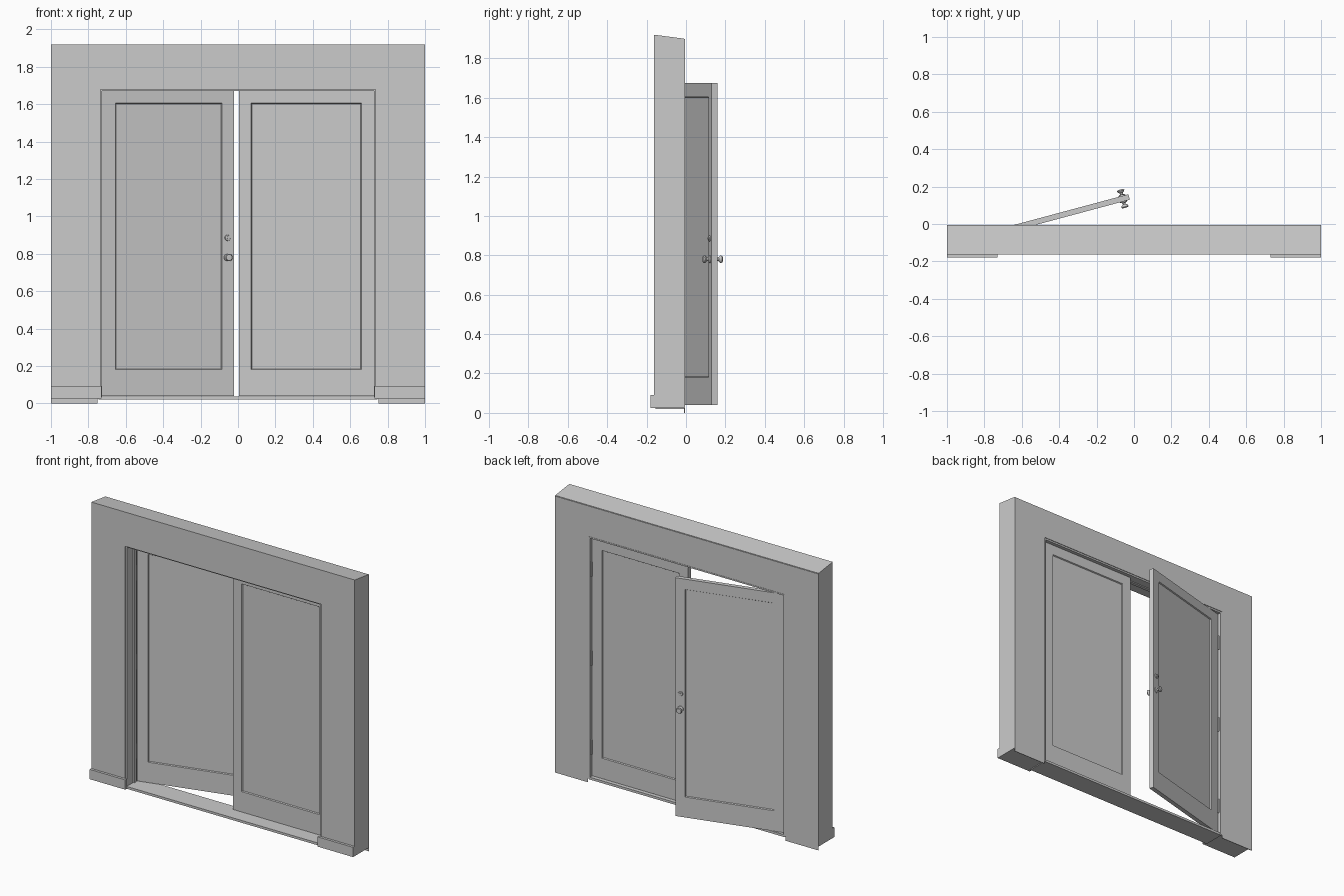
import bpy
import bmesh
import math
from mathutils import Matrix, Vector

cube = bpy.data.objects.get("Cube")
if cube:
    bpy.data.objects.remove(cube, do_unlink=True)

GREY = (0.6, 0.6, 0.6, 1.0)
mat = bpy.data.materials.new("plain grey")
mat.use_nodes = True
mat.diffuse_color = GREY
mat.node_tree.nodes["Principled BSDF"].inputs["Base Color"].default_value = GREY


def finish(bm, name, matrix=None):
    """Turn a bmesh into a named, coloured object."""
    bmesh.ops.recalc_face_normals(bm, faces=bm.faces)
    mesh = bpy.data.meshes.new(name)
    bm.to_mesh(mesh)
    bm.free()
    mesh.materials.append(mat)
    ob = bpy.data.objects.new(name, mesh)
    bpy.context.collection.objects.link(ob)
    if matrix:
        ob.matrix_world = matrix
    return ob


def add_box(bm, x, y, z):
    """Add a box given (low, high) pairs on each axis."""
    size = Vector((x[1] - x[0], y[1] - y[0], z[1] - z[0]))
    mid = Vector((sum(x) / 2, sum(y) / 2, sum(z) / 2))
    m = Matrix.Translation(mid) @ Matrix.Diagonal(size).to_4x4()
    return bmesh.ops.create_cube(bm, size=1, matrix=m)["verts"]


def box(name, x, y, z):
    bm = bmesh.new()
    add_box(bm, x, y, z)
    return finish(bm, name)


def arch(name, outer, inner, top, head, y, bottom, back_drop=0.0):
    """Upside-down U around the opening; the back of the top can slope down."""
    bm = bmesh.new()
    half = [(inner, head), (inner, bottom), (outer, bottom), (outer, top)]
    pts = half + [(-px, pz) for px, pz in reversed(half)]
    face = bm.faces.new([bm.verts.new((px, y[0], pz)) for px, pz in pts])
    ext = bmesh.ops.extrude_face_region(bm, geom=[face])["geom"]
    for v in ext:
        if isinstance(v, bmesh.types.BMVert):
            v.co.y = y[1]
            if abs(v.co.z - top) < 1e-4:
                v.co.z -= back_drop
    return finish(bm, name)


# Wall with its sloping top, and the thin skin on its back
BACK = -0.01
FLOOR = 0.025
arch("wall", 1.0, 0.745, 1.92, 1.685, (-0.163, BACK), FLOOR, back_drop=0.02)
arch("wall_back_skin", 1.0, 0.75, 1.897, 1.69, (BACK, BACK + 0.004), 0.0)

# Door frame, stop strip and sill
arch("door_frame", 0.746, 0.736, 1.686, 1.677, (-0.155, BACK + 0.002), FLOOR)
arch("door_stop", 0.737, 0.728, 1.678, 1.67, (-0.085, -0.063), FLOOR)
box("sill", (-0.745, 0.745), (-0.155, BACK), (0.02, 0.036))

# Baseboards
for side, name in ((1, "left"), (-1, "right")):
    box(name + "_baseboard", sorted((side * 0.73, side * 1.0)),
        (-0.18, -0.162), (FLOOR, 0.092))

# Doors: hinge edge at local x = 0, back face at local y = 0
WIDTH, THICK = 0.73, 0.03
Z0, Z1 = 0.04, 1.675
P0, P1 = 0.18, 1.605
HINGE_X, HINGE_Y = 0.735, -0.03


def door(name, side, matrix):
    """Slab whose front and back carry a recessed panel."""
    bm = bmesh.new()
    add_box(bm, sorted((0, -side * WIDTH)), (-THICK, 0), (Z0, Z1))
    cuts = [(Vector((-side * u, 0, 0)), Vector((1, 0, 0))) for u in (0.075, 0.665)]
    cuts += [(Vector((0, 0, z)), Vector((0, 0, 1))) for z in (P0, P1)]
    for co, no in cuts:
        bmesh.ops.bisect_plane(bm, geom=bm.verts[:] + bm.edges[:] + bm.faces[:],
                               plane_co=co, plane_no=no)
    bm.normal_update()
    panels = []
    for f in bm.faces:
        c = f.calc_center_median()
        if abs(f.normal.y) > 0.9 and 0.075 < abs(c.x) < 0.665 and P0 < c.z < P1:
            panels.append(f)
    bmesh.ops.inset_individual(bm, faces=panels, thickness=0.006, depth=-0.007)
    bmesh.ops.dissolve_limit(bm, angle_limit=0.01, verts=bm.verts, edges=bm.edges)
    return finish(bm, name, matrix)


closed = Matrix.Translation((HINGE_X, HINGE_Y, 0))
opened = (Matrix.Translation((-HINGE_X, HINGE_Y, 0))
          @ Matrix.Rotation(math.radians(15), 4, "Z"))
door("left_door", 1, closed)
door("right_door", -1, opened)


def turned(name, profile, matrix, segments=20):
    """Lathe a (radius, height) profile around z."""
    bm = bmesh.new()
    vs = [bm.verts.new((r, 0, h)) for r, h in profile]
    es = [bm.edges.new(p) for p in zip(vs, vs[1:])]
    bmesh.ops.spin(bm, geom=vs + es, axis=(0, 0, 1), cent=(0, 0, 0),
                   angle=math.tau, steps=segments)
    bmesh.ops.remove_doubles(bm, verts=bm.verts, dist=1e-5)
    ob = finish(bm, name, matrix)
    bpy.ops.object.select_all(action="DESELECT")
    bpy.context.view_layer.objects.active = ob
    ob.select_set(True)
    bpy.ops.object.shade_smooth_by_angle(angle=math.radians(35))
    return ob


# Knob and bolt plate on both faces of the open door
knob = [(0, 0), (0.02, 0), (0.019, 0.004), (0.009, 0.008), (0.008, 0.016),
        (0.017, 0.022), (0.02, 0.029), (0.016, 0.035), (0, 0.036)]
bolt = [(0, 0), (0.016, 0), (0.014, 0.006), (0.006, 0.007), (0.006, 0.01), (0, 0.01)]
for face, y, turn in (("front", -THICK, 90), ("back", 0, -90)):
    spin = Matrix.Rotation(math.radians(turn), 4, "X")
    for part, prof, z in (("knob", knob, 0.78), ("bolt", bolt, 0.885)):
        turned(face + "_" + part, prof,
               opened @ Matrix.Translation((0.695, y, z)) @ spin)

# Hinges: barrel plus a leaf on the frame
for side, name in ((1, "left"), (-1, "right")):
    for i, z in enumerate((0.24, 0.85, 1.46)):
        bm = bmesh.new()
        m = Matrix.Translation((side * HINGE_X, HINGE_Y + 0.005, z))
        bmesh.ops.create_cone(bm, cap_ends=True, segments=10, radius1=0.007,
                              radius2=0.007, depth=0.1, matrix=m)
        add_box(bm, sorted((side * 0.732, side * 0.737)),
                (HINGE_Y - 0.02, HINGE_Y + 0.005), (z - 0.05, z + 0.05))
        finish(bm, f"{name}_hinge_{i + 1}")
